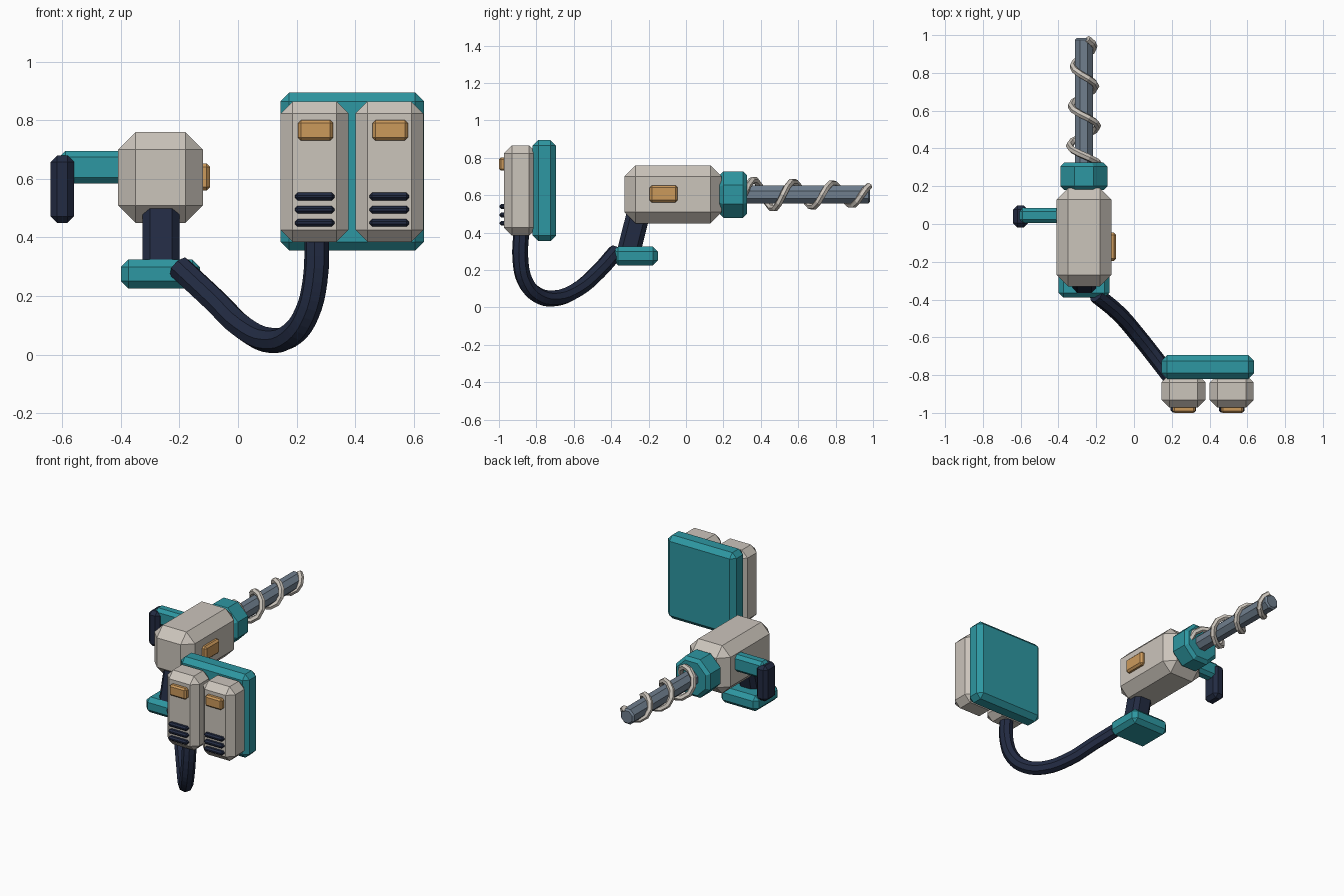
import bpy, bmesh, math
from mathutils import Matrix

if "Cube" in bpy.data.objects:
    bpy.data.objects.remove(bpy.data.objects["Cube"])


def material(name, rgb):
    m = bpy.data.materials.new(name)
    m.use_nodes = True
    m.diffuse_color = (*rgb, 1)
    node = next(n for n in m.node_tree.nodes if n.type == 'BSDF_PRINCIPLED')
    node.inputs["Base Color"].default_value = (*rgb, 1)
    node.inputs["Roughness"].default_value = 0.7
    return m


CREAM = material("warm_grey_shell", (0.60, 0.555, 0.50))
TEAL = material("teal_trim", (0.027, 0.31, 0.36))
NAVY = material("navy_rubber", (0.016, 0.024, 0.055))
ORANGE = material("orange_button", (0.60, 0.32, 0.105))
STEEL = material("blue_grey_steel", (0.16, 0.21, 0.27))


def finish(name, bm, mat):
    bmesh.ops.recalc_face_normals(bm, faces=bm.faces)
    mesh = bpy.data.meshes.new(name)
    bm.to_mesh(mesh)
    bm.free()
    mesh.materials.append(mat)
    ob = bpy.data.objects.new(name, mesh)
    bpy.context.collection.objects.link(ob)
    return ob


def chamfer(bm, edges, width):
    bmesh.ops.bevel(bm, geom=edges, offset=width, segments=1,
                    affect='EDGES', profile=0.5)


def box(name, centre, size, bevel, mat, tilt=0):
    """Chamfered box, optionally tilted about x."""
    bm = bmesh.new()
    bmesh.ops.create_cube(bm, size=1)
    bmesh.ops.scale(bm, vec=size, verts=bm.verts)
    chamfer(bm, bm.edges[:], bevel)
    bm.transform(Matrix.Translation(centre) @ Matrix.Rotation(tilt, 4, 'X'))
    return finish(name, bm, mat)


def prism(name, y0, y1, radius, bevel, mat):
    """Eight-sided rod along y on the drill axis, with chamfered ends."""
    bm = bmesh.new()
    bmesh.ops.create_cone(bm, cap_ends=True, segments=8, radius1=radius,
                          radius2=radius, depth=y1 - y0)
    bm.transform(Matrix.Rotation(math.pi / 8, 4, 'Z'))
    rims = [e for e in bm.edges if abs(e.verts[0].co.z - e.verts[1].co.z) < 0.001]
    chamfer(bm, rims, bevel)
    bm.transform(Matrix.Translation((AXIS_X, (y0 + y1) / 2, AXIS_Z))
                 @ Matrix.Rotation(math.pi / 2, 4, 'X'))
    return finish(name, bm, mat)


def tube(name, points, radius, sides, mat, kind):
    """Flat-shaded tube along a path, turned into a mesh."""
    cu = bpy.data.curves.new(name, 'CURVE')
    cu.dimensions = '3D'
    cu.bevel_depth = radius
    cu.bevel_resolution = (sides - 4) // 2
    cu.use_fill_caps = True
    cu.resolution_u = 4
    sp = cu.splines.new(kind)
    if kind == 'BEZIER':
        sp.bezier_points.add(len(points) - 1)
        for bp, p in zip(sp.bezier_points, points):
            bp.co = p
            bp.handle_left_type = bp.handle_right_type = 'AUTO'
    else:
        sp.points.add(len(points) - 1)
        for q, p in zip(sp.points, points):
            q.co = (*p, 1)
    sp.use_smooth = False
    cu.materials.append(mat)
    ob = bpy.data.objects.new(name, cu)
    bpy.context.collection.objects.link(ob)
    bpy.ops.object.select_all(action='DESELECT')
    ob.select_set(True)
    bpy.context.view_layer.objects.active = ob
    bpy.ops.object.convert(target='MESH')
    bpy.ops.object.shade_flat()


AXIS_X, AXIS_Z = -0.265, 0.603

# Backpack: plate with two canisters, each with a button and three vents
box("pack_plate", (0.39, -0.757, 0.625), (0.49, 0.125, 0.54), 0.03, TEAL)
for side, x in (("right", 0.262), ("left", 0.517)):
    box(f"{side}_canister", (x, -0.885, 0.625), (0.232, 0.175, 0.48), 0.041, CREAM)
    box(f"{side}_canister_button", (x + 0.003, -0.978, 0.766),
        (0.12, 0.044, 0.07), 0.01, ORANGE)
    for i in range(3):
        box(f"{side}_canister_vent_{i + 1}", (x, -0.98, 0.54 - 0.045 * i),
            (0.135, 0.034, 0.026), 0.009, NAVY)

# Hose from the right canister to the drill base
tube("hose", [(0.27, -0.88, 0.42), (0.263, -0.885, 0.25), (0.235, -0.86, 0.14),
              (0.185, -0.8, 0.07), (0.115, -0.71, 0.048), (0.02, -0.59, 0.09),
              (-0.08, -0.475, 0.185), (-0.2, -0.375, 0.297)],
     0.043, 8, NAVY, 'BEZIER')

# Drill body with grip, foot and side button
box("drill_body", (AXIS_X, -0.07, 0.605), (0.29, 0.52, 0.31), 0.06, CREAM)
box("rear_grip", (-0.263, -0.283, 0.39), (0.125, 0.125, 0.27), 0.025, NAVY, -0.25)
box("drill_foot", (-0.265, -0.27, 0.275), (0.27, 0.24, 0.1), 0.026, TEAL)
box("body_button", (-0.118, -0.12, 0.607), (0.046, 0.15, 0.092), 0.012, ORANGE)

# Side handle
box("handle_arm", (-0.49, 0.045, 0.64), (0.24, 0.08, 0.11), 0.02, TEAL)
box("handle_grip", (-0.6, 0.04, 0.565), (0.08, 0.115, 0.23), 0.022, NAVY)

# Collar, shaft and spiral cutter
prism("drill_collar", 0.18, 0.325, 0.134, 0.02, TEAL)
prism("drill_shaft", 0.29, 0.985, 0.052, 0.01, STEEL)
spiral = []
START, END, PITCH, STEPS = 0.31, 0.98, 0.21, 32
for i in range(STEPS + 1):
    t = i / STEPS
    y = START + (END - START) * t
    a = math.tau * (y - START) / PITCH
    r = 0.082 - 0.031 * t
    spiral.append((AXIS_X + r * math.cos(a), y, AXIS_Z + r * math.sin(a)))
tube("spiral_cutter", spiral, 0.019, 6, CREAM, 'POLY')
